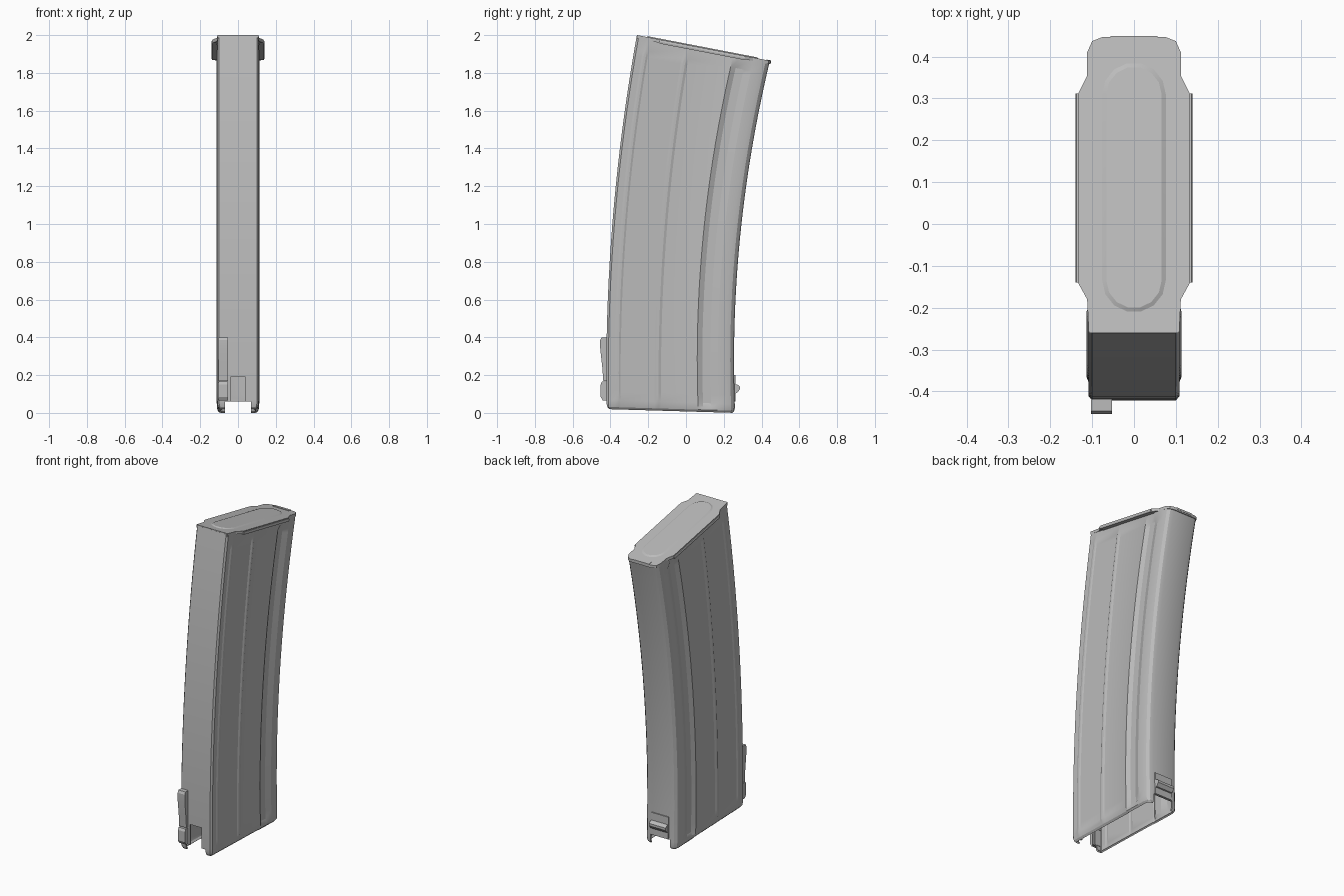
import bpy, bmesh, math
from mathutils import Vector

old = bpy.data.objects.get("Cube")
if old:
    bpy.data.objects.remove(old)

steel = bpy.data.materials.new("grey_metal")
steel.use_nodes = True
steel.diffuse_color = (0.5, 0.5, 0.5, 1)
steel.node_tree.nodes["Principled BSDF"].inputs["Base Color"].default_value = (0.5, 0.5, 0.5, 1)


def finish(name, bm, angle=25):
    bmesh.ops.recalc_face_normals(bm, faces=bm.faces)
    me = bpy.data.meshes.new(name)
    bm.to_mesh(me)
    bm.free()
    me.materials.append(steel)
    ob = bpy.data.objects.new(name, me)
    bpy.context.collection.objects.link(ob)
    bpy.ops.object.select_all(action='DESELECT')
    ob.select_set(True)
    bpy.context.view_layer.objects.active = ob
    if angle:
        bpy.ops.object.shade_smooth_by_angle(angle=math.radians(angle))
    return ob


def loft(bm, loops, cap_start=True):
    """Join closed point loops with quads and cap the ends."""
    rings = [[bm.verts.new(p) for p in loop] for loop in loops]
    n = len(rings[0])
    for a, b in zip(rings, rings[1:]):
        for i in range(n):
            j = (i + 1) % n
            bm.faces.new((a[i], a[j], b[j], b[i]))
    bm.faces.new(rings[-1])
    if cap_start:
        bm.faces.new(rings[0][::-1])


def box(name, x, y, z, angle=0):
    bm = bmesh.new()
    loft(bm, [[(x[0], y[0], h), (x[1], y[0], h), (x[1], y[1], h), (x[0], y[1], h)] for h in z])
    return finish(name, bm, angle)


def apply(ob, kind, **settings):
    bpy.context.view_layer.objects.active = ob
    mod = ob.modifiers.new(kind.title(), kind)
    for key, value in settings.items():
        setattr(mod, key, value)
    bpy.ops.object.modifier_apply(modifier=mod.name)


# Curved front and back edges of the body
def front_edge(z):
    return Vector((0, -0.42 - 0.02 * z + 0.05 * z * z, z))


def back_edge(z):
    return Vector((0, 0.26 - 0.042 * z + 0.0755 * z * z, z))


SIDE = 0.109
# Half section: distance from front edge, half width, rib height
FRONT = [(0, 0.1, 0), (0.011, SIDE, 0), (0.045, SIDE, 0), (0.055, SIDE, 0.004),
         (0.066, SIDE, 0.004), (0.076, SIDE, 0), (0.255, SIDE, 0), (0.265, SIDE, 0.005),
         (0.277, SIDE, 0.005), (0.29, SIDE, 0)]
# Half section: distance from back edge, half width, groove depth
BACK = [(0.205, SIDE, 0), (0.195, 0.112, 0), (0.168, 0.112, -0.014), (0.125, 0.112, -0.014),
        (0.085, 0.112, 0), (0.042, 0.112, 0), (0.02, 0.106, 0), (0.006, 0.092, 0), (0, 0.07, 0)]


def section(t):
    f, b = front_edge(0.02 + 1.975 * t), back_edge(1.86 * t)
    across = (b - f).normalized()
    rib = max(0, min(1, (t - 0.005) / 0.02, (0.985 - t) / 0.02))
    inset = 0.014 if t == 0 else 0.004 if t < 0.01 else 0
    half = []
    for d, w, h in FRONT:
        half.append((f + across * max(d, inset), w + h * rib - inset))
    for d, w, h in BACK:
        half.append((b - across * max(d, inset), w + h * rib - inset))
    right = [(w, p.y, p.z) for p, w in half]
    left = [(-w, p.y, p.z) for p, w in reversed(half)]
    return right + left


# Hollow curved body, open underneath
steps = [0, 0.006, 0.015, 0.025] + [i / 20 for i in range(1, 20)] + [0.965, 0.985, 1]
bm = bmesh.new()
loft(bm, [section(t) for t in steps], cap_start=False)
body = finish("curved_body", bm, 0)
apply(body, 'SOLIDIFY', thickness=0.01, offset=-1)

# Notches at the open end
for x, y, top in ((0.068, (-0.6, 0.6), 0.06), (0.04, (-0.6, -0.36), 0.19)):
    cutter = box("notch_cutter", (-x, x), y, (-0.1, top))
    cutter.hide_render = True
    apply(body, 'BOOLEAN', operation='DIFFERENCE', object=cutter, solver='EXACT')
    bpy.data.objects.remove(cutter)
bpy.ops.object.select_all(action='DESELECT')
body.select_set(True)
bpy.context.view_layer.objects.active = body
bpy.ops.object.shade_smooth_by_angle(angle=math.radians(18))


# Everything on the sloping end is placed by height above its plane
def on_slope(x, y, lift=0):
    return (x, y, 1.95 - 0.193 * y + lift)


def mirrored(half):
    return half + [(-x, y) for x, y in reversed(half)]


# End plate with side lips
outline = mirrored([(0.108, -0.26), (0.112, -0.18), (0.134, -0.14), (0.134, 0.31), (0.112, 0.355),
                    (0.112, 0.41), (0.1, 0.437), (0.075, 0.447)])
bm = bmesh.new()
loft(bm, [[on_slope(x, y, h) for x, y in outline] for h in (-0.018, 0)])
finish("end_plate", bm)

# Rolled rails along both lips
for name, s in (("left_lip", 1), ("right_lip", -1)):
    bm = bmesh.new()
    rim = [(0.112, -0.006), (0.138, -0.006), (0.14, -0.012), (0.138, -0.022), (0.112, -0.022)]
    loft(bm, [[on_slope(s * x, y, h) for x, h in rim] for y in (-0.14, 0.312)])
    finish(name, bm)


# Raised oval panel on the plate
def oval(r):
    pts = []
    for i in range(8):
        a = math.pi * i / 7
        pts.append((r * math.cos(a), 0.31 + r * math.sin(a)))
    return pts + [(-x, 0.175 - y) for x, y in pts]


bm = bmesh.new()
loft(bm, [[on_slope(x, y, h) for x, y in oval(r)] for r, h in ((0.077, -0.002), (0.076, 0), (0.066, 0.005))])
finish("oval_panel", bm, 15)

# Small tab at the back of the plate
bm = bmesh.new()
tab = mirrored([(0.056, 0.425), (0.056, 0.449)])
loft(bm, [[on_slope(x, y, h) for x, y in tab] for h in (-0.01, 0.003)])
finish("plate_tab", bm)


# Strips with a side profile, drawn as (y, z)
def strip(name, x, profile):
    bm = bmesh.new()
    loft(bm, [[(px, y, z) for y, z in profile] for px in x])
    finish(name, bm)


strip("front_catch", (-0.103, -0.053), [(-0.41, 0.4), (-0.447, 0.4), (-0.454, 0.385), (-0.454, 0.34),
      (-0.443, 0.24), (-0.438, 0.17), (-0.41, 0.17)])
strip("front_catch_foot", (-0.103, -0.053), [(-0.41, 0.165), (-0.445, 0.165), (-0.452, 0.15),
      (-0.452, 0.085), (-0.44, 0.065), (-0.41, 0.065)])
strip("back_tab", (-0.058, 0.058), [(0.25, 0.155), (0.272, 0.15), (0.286, 0.14), (0.286, 0.125),
      (0.27, 0.105), (0.25, 0.1)])
strip("back_panel", (-0.06, 0.06), [(0.25, 0.2), (0.261, 0.2), (0.263, 0.061), (0.25, 0.061)])
